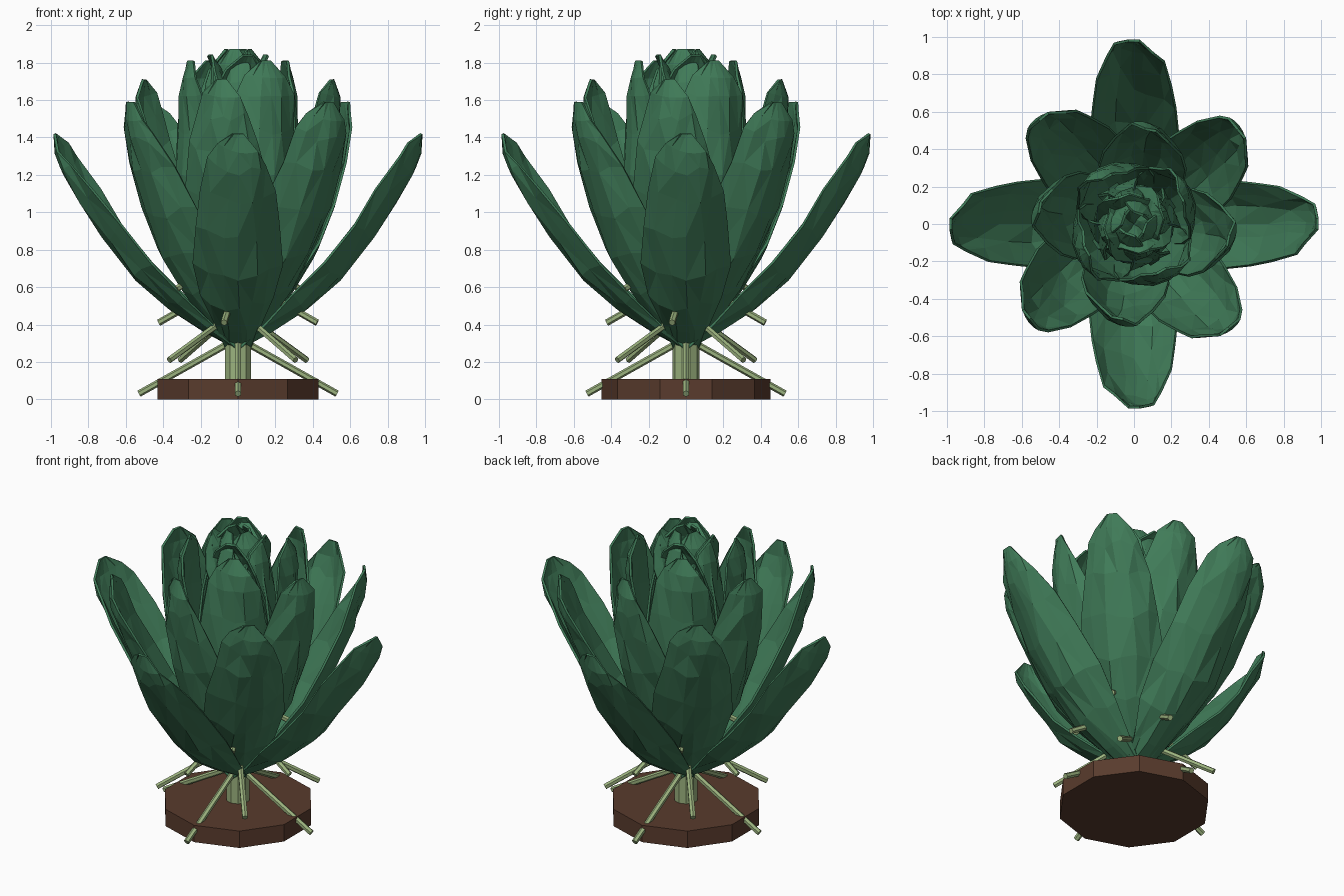
import bpy
import bmesh
import random
from math import radians, cos, sin, hypot, atan2
from mathutils import Vector, Matrix

random.seed(4)
cube = bpy.data.objects.get("Cube")
if cube:
    bpy.data.objects.remove(cube, do_unlink=True)


def material(name, rgb):
    m = bpy.data.materials.new(name)
    m.use_nodes = True
    m.diffuse_color = (*rgb, 1)
    bsdf = next(n for n in m.node_tree.nodes if n.type == 'BSDF_PRINCIPLED')
    bsdf.inputs["Base Color"].default_value = (*rgb, 1)
    return m


LEAF = material("leaf green", (0.051, 0.198, 0.098))
STALK = material("pale stalk green", (0.33, 0.45, 0.21))
WOOD = material("dark brown wood", (0.100, 0.044, 0.026))


def link(name, mesh, mat):
    if not mesh.materials:
        mesh.materials.append(mat)
    ob = bpy.data.objects.new(name, mesh)
    bpy.context.collection.objects.link(ob)
    return ob


def rod(name, a, b, radius, sides, mat):
    """Prism of the given number of sides from point a to point b."""
    a, b = Vector(a), Vector(b)
    bm = bmesh.new()
    bmesh.ops.create_cone(bm, cap_ends=True, segments=sides, radius1=radius,
                          radius2=radius, depth=(b - a).length)
    rot = (b - a).to_track_quat('Z', 'Y').to_matrix().to_4x4()
    bm.transform(Matrix.Translation((a + b) / 2) @ rot)
    mesh = bpy.data.meshes.new(name)
    bm.to_mesh(mesh)
    bm.free()
    return link(name, mesh, mat)


# Leaf stations: fraction of length, half width, outward bulge, sideways twist
STATIONS = [(0, .065, 0, 0), (.12, .125, .08, 0), (.27, .19, .14, 0),
            (.43, .23, .175, 0), (.6, .225, .165, .005), (.76, .19, .13, .015),
            (.88, .15, .09, .03), (.945, .105, .055, .035), (1, .03, 0, 0)]
ACROSS = [-1, -.7, -.3, .05, .4, .75, 1]


def leaf_mesh(name, tip_r, base_z, tip_z):
    """Cupped leaf along +x, rising from the axis to its upturned tip."""
    length = hypot(tip_r, tip_z - base_z)
    tilt = atan2(tip_z - base_z, tip_r)
    along = Vector((cos(tilt), 0, sin(tilt)))
    out = Vector((sin(tilt), 0, -cos(tilt)))
    bm = bmesh.new()
    rows = []
    for t, half, bulge, twist in STATIONS:
        row = []
        wob = 0.012 if 0 < t < .9 else 0
        for v in ACROSS:
            s = t * length + random.uniform(-wob, wob) * 2
            depth = bulge * (1 - .75 * v * v) + twist * v + random.uniform(-wob, wob)
            side = v * half + random.uniform(-wob, wob)
            row.append(bm.verts.new(along * s + out * depth
                                    + Vector((0, side, base_z))))
        rows.append(row)
    for lo, hi in zip(rows, rows[1:]):
        for i in range(len(ACROSS) - 1):
            bm.faces.new((lo[i], lo[i + 1], hi[i + 1], hi[i]))
    bmesh.ops.triangulate(bm, faces=bm.faces[:])
    bmesh.ops.recalc_face_normals(bm, faces=bm.faces[:])
    mesh = bpy.data.meshes.new(name)
    bm.to_mesh(mesh)
    bm.free()
    return mesh


# Wooden base and central stem
rod("base_disc", (0, 0, 0), (0, 0, .11), .452, 10, WOOD)
rod("central_stem", (0, 0, .1), (0, 0, .5), .072, 10, STALK)

# Rings of four leaves, each ring turned further and leaning further inward:
# tip radius, base height, tip height
RINGS = [(.98, .27, 1.42), (.75, .29, 1.59), (.51, .31, 1.71),
         (.29, .33, 1.81), (.06, .35, 1.87), (-.16, .37, 1.84)]
for n, ring in enumerate(RINGS):
    shape = leaf_mesh(f"leaf_ring_{n + 1}", *ring)
    for k in range(4):
        leaf = link(f"leaf_{n + 1}_{k + 1}", shape, LEAF)
        leaf.rotation_euler.z = radians(40 * n + 90 * k)
        thick = leaf.modifiers.new("thickness", 'SOLIDIFY')
        thick.thickness = .014
        thick.offset = 0

# Thin twigs sloping down and out from the stem: end radius, end height
for n, (twig_r, twig_z) in enumerate([(.53, .03), (.48, .21), (.43, .41), (.38, .59)]):
    rise = .56 * (twig_r - .03)
    for k in range(4):
        ang = radians(40 * n + 90 * k)
        d = Vector((cos(ang), sin(ang), 0))
        rod(f"twig_{n + 1}_{k + 1}", d * .03 + Vector((0, 0, twig_z + rise)),
            d * twig_r + Vector((0, 0, twig_z)), .018, 6, STALK)
